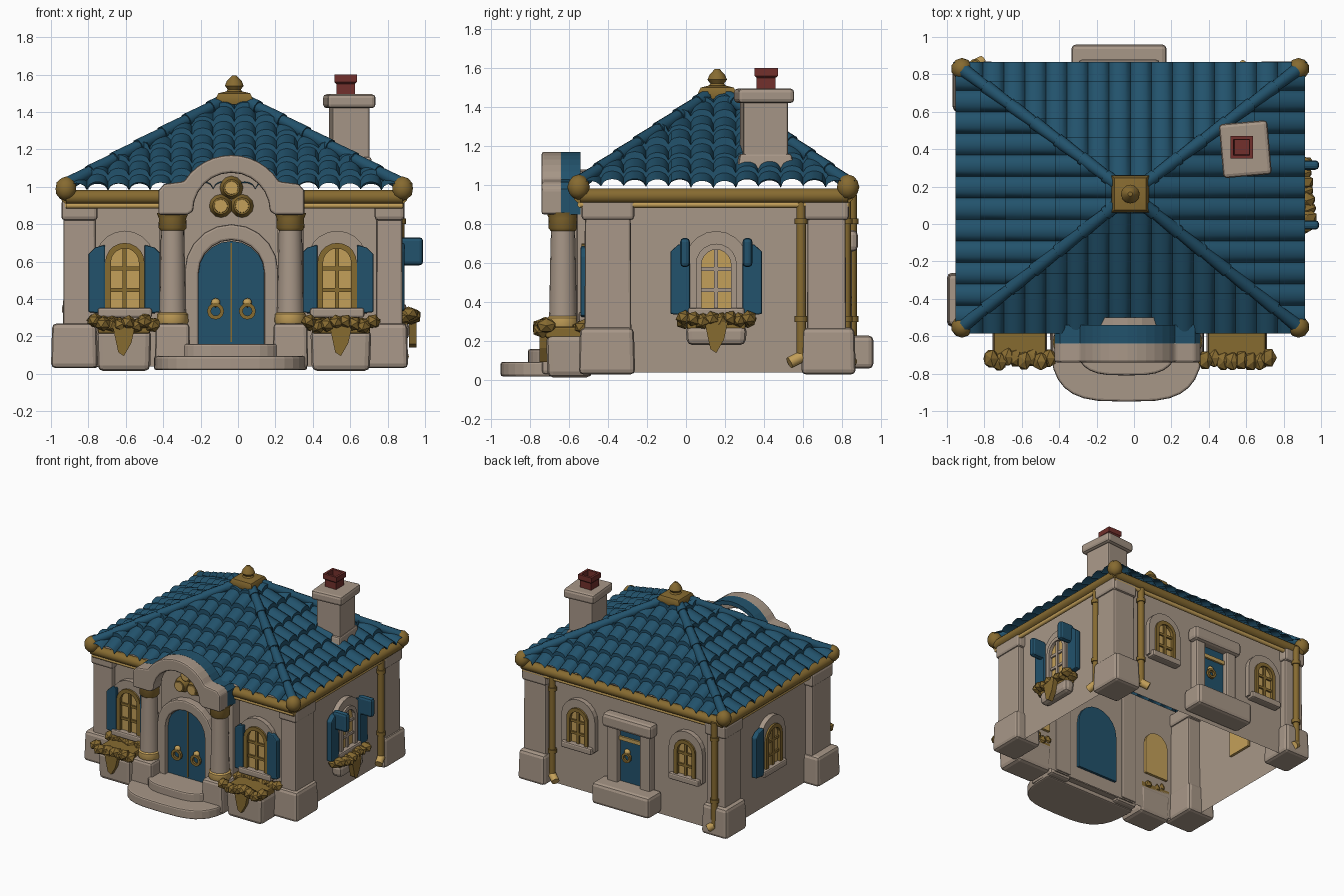
import bpy, bmesh, math, random
from mathutils import Matrix, Vector

if "Cube" in bpy.data.objects:
    bpy.data.objects.remove(bpy.data.objects["Cube"])
random.seed(4)

def mat(name, c):
    m = bpy.data.materials.new(name)
    m.diffuse_color = (*c, 1)
    m.use_nodes = True
    m.node_tree.nodes["Principled BSDF"].inputs["Base Color"].default_value = m.diffuse_color
    return m
STONE = mat("beige_stone", (0.39, 0.31, 0.245))
BLUE = mat("slate_blue", (0.016, 0.085, 0.15))
GOLD = mat("dark_gold", (0.24, 0.145, 0.03))
PALE = mat("pale_gold", (0.55, 0.35, 0.10))
RED = mat("brick_red", (0.17, 0.03, 0.025))

def done(bm, name, m, M=None, smooth=False, bevel=0, normals=True):
    if M:
        bm.transform(M)
    if normals:
        bmesh.ops.recalc_face_normals(bm, faces=bm.faces)
    me = bpy.data.meshes.new(name)
    bm.to_mesh(me); bm.free()
    me.materials.append(m)
    o = bpy.data.objects.new(name, me)
    bpy.context.collection.objects.link(o)
    if bevel:
        b = o.modifiers.new("bevel", 'BEVEL')
        b.width, b.segments, b.limit_method = bevel, 2, 'ANGLE'
    if smooth:
        bpy.context.view_layer.objects.active = o
        o.select_set(True)
        bpy.ops.object.shade_smooth_by_angle(angle=math.radians(45))
        o.select_set(False)
    return o

def box(name, x0, x1, y0, y1, z0, z1, m, M=None, bevel=0.012, taper=1):
    bm = bmesh.new()
    bmesh.ops.create_cube(bm, size=1)
    for v in bm.verts:
        k = taper if v.co.z > 0 else 1
        v.co = ((x0+x1)/2 + v.co.x*(x1-x0)*k, (y0+y1)/2 + v.co.y*(y1-y0)*k, (z0+z1)/2 + v.co.z*(z1-z0))
    return done(bm, name, m, M, bevel=bevel)

def prism(name, pts, y0, y1, m, M=None, hole=None, bevel=0):
    """Outline in x,z pulled along y; with a hole outline of equal length it becomes a band."""
    bm = bmesh.new()
    a = [bm.verts.new((x, y0, z)) for x, z in pts]
    if hole:
        b = [bm.verts.new((x, y0, z)) for x, z in hole]
        fs = [bm.faces.new((a[i], a[i+1], b[i+1], b[i])) for i in range(len(a)-1)]
    else:
        fs = [bm.faces.new(a)]
    r = bmesh.ops.extrude_face_region(bm, geom=fs, use_keep_orig=True)
    for v in r['geom']:
        if isinstance(v, bmesh.types.BMVert):
            v.co.y = y1
    return done(bm, name, m, M, bevel=bevel)

def rod(name, a, b, r, m, r2=None, seg=12):
    a, b = Vector(a), Vector(b)
    bm = bmesh.new()
    R = (b-a).to_track_quat('Z', 'Y').to_matrix().to_4x4()
    bmesh.ops.create_cone(bm, cap_ends=True, segments=seg, radius1=r, radius2=r if r2 is None else r2,
                          depth=(b-a).length, matrix=Matrix.Translation((a+b)/2) @ R)
    return done(bm, name, m, smooth=True)

def lathe(name, prof, loc, m, seg=16, turn=0):
    bm = bmesh.new()
    rings = [[bm.verts.new((r*math.cos(turn+math.tau*i/seg), r*math.sin(turn+math.tau*i/seg), z))
              for i in range(seg)] for r, z in prof]
    for p, q in zip(rings, rings[1:]):
        for i in range(seg):
            bm.faces.new((p[i], p[(i+1) % seg], q[(i+1) % seg], q[i]))
    bm.faces.new(rings[0]); bm.faces.new(rings[-1])
    return done(bm, name, m, Matrix.Translation(loc), smooth=True)

def ball(name, c, s, m):
    bm = bmesh.new()
    bmesh.ops.create_icosphere(bm, subdivisions=2, radius=1)
    return done(bm, name, m, Matrix.Translation(c) @ Matrix.Diagonal((*s, 1)), smooth=True)

def arch(w, z0, z1, n=10, cx=0, rise=None):
    r = w/2
    h = rise or r
    return [(cx-r, z0)] + [(cx-r*math.cos(math.pi*i/n), z1-h+h*math.sin(math.pi*i/n)) for i in range(n+1)] + [(cx+r, z0)]

def face(x, y, deg):  # local x runs along the wall, local -y points outward
    return Matrix.Translation((x, y, 0)) @ Matrix.Rotation(math.radians(deg), 4, 'Z')

# walls: open shell without floor or ceiling
bm = bmesh.new()
cs = [(-0.87, -0.48), (0.83, -0.48), (0.83, 0.78), (-0.87, 0.78)]
lo = [bm.verts.new((x, y, 0.04)) for x, y in cs]
hi = [bm.verts.new((x, y, 0.97)) for x, y in cs]
for i in range(4):
    bm.faces.new((lo[i], lo[(i+1) % 4], hi[(i+1) % 4], hi[i]))
done(bm, "walls", STONE)

# corner pillars with wide feet and caps
for n, x0, x1, y0, y1, bx0, bx1, by0, by1 in (
        ("front_left", -.935, -.76, -.52, -.28, -1, -.75, -.55, -.26), ("front_right", .74, .88, -.52, -.28, .68, .91, -.55, -.26),
        ("back_right", .68, .88, .62, .82, .66, .9, .59, .87), ("back_left", -.93, -.76, .62, .83, -.97, -.74, .6, .87)):
    box(n+"_pillar", x0, x1, y0, y1, .2, .93, STONE, taper=.97)
    box(n+"_pillar_foot", bx0, bx1, by0, by1, .03, .27, STONE, bevel=.025, taper=.95)
    box(n+"_pillar_cap", x0-.01, x1+.01, y0-.015, y1+.015, .82, .93, STONE, bevel=.02)

# tiled hip roof: one barrel tiled slope per side, trimmed at the hips
EZ, TOP = 1.0, Vector((-0.02, 0.16, 1.48))
EAVE = [Vector(p) for p in ((-.92, -.55, EZ), (.88, -.55, EZ), (.88, .83, EZ), (-.92, .83, EZ))]
def slope(name, a, b, cols, rows=7):
    e = (b-a).normalized()
    n = Vector((-e.y, e.x, 0))
    L, D = (b-a).length, (TOP-a).dot(n)
    bm = bmesh.new()
    prev, wob = None, [random.uniform(-.006, .006) for _ in range(cols*rows+cols+rows)]
    w = L/cols
    for r in range(rows):
        for t, lift in ((0, .03), (1, 0)):
            v = -.035 + (D+.035)*(r+t)/rows
            line = []
            for k in range(-4, cols*8+5):
                u = k/8*w
                c = max(0, min(cols-1, k//8))
                h = lift + .036*math.sqrt(abs(math.sin(math.pi*k/8))) + wob[c*rows+r] - .02
                line.append(bm.verts.new(a + e*u + n*v + Vector((0, 0, (TOP.z-EZ)*v/D + h))))
            if prev:
                for i in range(len(line)-1):
                    bm.faces.new((prev[i], prev[i+1], line[i+1], line[i]))
            prev = line
    for p, s in ((a, 1), (b, -1)):
        d = TOP-p
        no = Vector((d.y, -d.x, 0))*s
        bmesh.ops.bisect_plane(bm, geom=bm.verts[:]+bm.edges[:]+bm.faces[:], plane_co=p, plane_no=-no, clear_outer=True)
    done(bm, name, BLUE, smooth=True, normals=False)
for i, n in enumerate(("front", "right", "back", "left")):
    slope(n+"_roof_tiles", EAVE[i], EAVE[(i+1) % 4], (16, 12, 16, 12)[i])
    # hip ridge tiles and gold corner knobs
    for k in range(7):
        p, q = EAVE[i].lerp(TOP, k/7), EAVE[i].lerp(TOP, (k+1.1)/7)
        up = Vector((0, 0, .012))
        rod(f"hip_ridge_{n}_{k}", p+up, q+up, .038, BLUE, .03, 10)
    ball(n+"_corner_knob", EAVE[i]+Vector((0, 0, -.01)), (.058, .058, .065), GOLD)

# gutters
for i, (a, b) in enumerate((((-.92, -.54), (-.4, -.54)), ((.34, -.54), (.88, -.54)), ((.87, -.54), (.87, .83)),
                            ((.88, .82), (-.92, .82)), ((-.91, .83), (-.91, -.54)))):
    rod(f"gutter_{i}", (*a, .945), (*b, .945), .038, GOLD)
    rod(f"gutter_moulding_{i}", (*a, .9), (*b, .9), .016, PALE)

# finial
lathe("finial_base", [(.13, 1.44), (.14, 1.47), (.12, 1.5), (.06, 1.51)], (TOP.x, TOP.y, 0), GOLD, 4, math.pi/4)
lathe("finial_knob", [(.05, 1.5), (.035, 1.52), (.05, 1.54), (.04, 1.565), (.012, 1.595)], (TOP.x, TOP.y, 0), GOLD, 12)

# chimney
C = Matrix.Translation((.595, .4, 0)) @ Matrix.Rotation(math.radians(5), 4, 'Z')
box("chimney_shaft", -.1, .1, -.115, .115, 1.05, 1.44, STONE, C)
box("chimney_foot", -.12, .12, -.15, .15, 1.06, 1.16, STONE, C, taper=.88)
box("chimney_cap", -.13, .13, -.145, .145, 1.42, 1.495, STONE, C, bevel=.02)
lathe("chimney_pot", [(.07, 1.49), (.07, 1.55), (.085, 1.56), (.085, 1.6), (.06, 1.6), (.055, 1.52)],
      (.575, .41, 0), RED, 4, math.pi/4)

# windows
def window(n, M, frame, bars, w=.21, z0=.34, z1=.7, brow=True):
    prism(n+"_pane", arch(w, z0, z1), -.03, .02, PALE, M)
    prism(n+"_frame", arch(w, z0, z1), -.055, .01, frame, M, arch(w-.06, z0, z1-.03))
    if brow:
        prism(n+"_surround", arch(w+.11, z0-.02, z1+.065), -.04, .0, STONE, M, arch(w, z0-.02, z1))
    box(n+"_sill", -w/2-.04, w/2+.04, -.07, 0, z0-.04, z0+.012, STONE, M)
    for x in (-.001, ):
        box(n+"_upright_bar", x-.011, x+.011, -.045, 0, z0, z1-.02, bars, M, 0)
    for k in (.3, .62):
        z = z0+(z1-z0)*k
        box(n+"_cross_bar", -w/2+.02, w/2-.02, -.043, 0, z-.01, z+.01, bars, M, 0)

def shutter(n, M, s, off=.105, w=.09, z0=.32, z1=.69, tip=0):
    pts = [(s*off, z0), (s*off, z1), (s*(off+w*.6), z1-.015), (s*(off+w), z1-.05), (s*(off+w), z0+.01)]
    prism(n+"_shutter", pts, -.06, -.015, BLUE, M, bevel=.008)
    if tip:  # upper part swung outward
        box(n+"_shutter_tip", min(s*off, s*(off+.05)), max(s*off, s*(off+.05)), -tip, -.03, .58, .73, BLUE, M, .02)

def planter(n, M, w, d, z0, z1, out):
    box(n+"_planter", -w/2, w/2, -d, 0, z0, z1, STONE, M, .03, taper=1.05)
    for k in range(16):
        x = -w/2-.015 + (w+.03)*(k % 8)/7
        y = -.04-(k//8)*(out-.085)+random.uniform(-.015, .015)
        bm = bmesh.new()
        bmesh.ops.create_icosphere(bm, subdivisions=1, radius=1)
        T = Matrix.Translation((x, y, z1+.035+random.uniform(-.015, .02))) @ Matrix.Rotation(random.uniform(-.5, .5), 4, 'Y')
        done(bm, n+"_leaf", GOLD, M @ T @ Matrix.Diagonal((.045, .055, .04, 1)))
    box(n+"_soil", -w/2, w/2, -out+.05, 0, z1-.02, z1+.04, GOLD, M)
    prism(n+"_trailing_vine", [(-.06, z1+.02), (.06, z1+.02), (.04, z1-.07), (.0, z1-.14), (-.03, z1-.12)], -d-.04, -d, GOLD, M)

for n, x, px, pw in (("front_left", -.605, -.61, .28), ("front_right", .53, .55, .31)):
    M = face(x, -.48, 0)
    window(n+"_window", M, GOLD, GOLD)
    for s in (-1, 1):
        shutter(f"{n}_{s}", M, s)
    planter(n, face(px, -.48, 0), pw, .23, .015, .235, .29)
MR, ML = face(.83, .155, 90), face(-.87, .19, -90)
window("right_window", MR, STONE, STONE, z0=.36)
for s in (-1, 1):
    shutter(f"right_{s}", MR, s, .135, .1, .33, .71, tip=.16)
planter("right", MR, .3, .085, .18, .28, .13)
window("left_window", ML, GOLD, GOLD, z0=.36)
shutter("left", ML, -1, .14, .1, .34, .72)
for n, x in (("back_right", .39), ("back_left", -.57)):
    window(n+"_window", face(x, .78, 180), GOLD, GOLD, .19, .42, .72)

# back door, its stone hood and step
B = face(-.08, .78, 180)
prism("back_door", [(-.1, .2), (-.1, .66), (.1, .66), (.1, .2)], -.03, .02, BLUE, B)
for s in (-1, 1):
    box("back_door_jamb", s*.145-.045, s*.145+.045, -.07, 0, .2, .72, STONE, B)
box("back_door_hood", -.22, .22, -.1, 0, .66, .77, STONE, B, .025)
box("back_door_bar", -.1, .1, -.045, 0, .565, .595, PALE, B, 0)
box("back_step", -.255, .255, -.18, 0, .06, .23, STONE, B, .025)

# porch wall, arched double door and its surround
P = face(-.035, -.48, 0)
prism("porch_wall", arch(.5, .05, 1.08, rise=.22), -.09, -.02, STONE, P)
prism("front_door", arch(.36, .15, .71), -.11, .02, BLUE, P)
prism("door_surround", arch(.5, .12, .8), -.15, -.08, STONE, P, arch(.35, .12, .715), .012)
box("door_gap", -.004, .004, -.116, -.1, .17, .7, GOLD, P, 0)

def ring(n, M, x, y, z, r):
    bm = bmesh.new()
    bmesh.ops.create_circle(bm, segments=12, radius=r)
    c = [(x+v.co.x, z+v.co.y) for v in bm.verts]
    bm.free()
    prism(n+"_ring", c+c[:1], y-.03, y-.01, GOLD, M, [(x+(a-x)*.55, z+(b-z)*.55) for a, b in c+c[:1]])
    ball(n+"_knob", M @ Vector((x, y-.01, z+r)), (.025, .02, .025), PALE)
for s in (-1, 1):
    ring(f"front_door_{s}", P, s*.085, -.11, .335, .045)
ring("back_door", B, -.03, -.03, .44, .04)

# porch columns
for n, x in (("left", -.35), ("right", .28)):
    box(n+"_column_foot", x-.095, x+.095, -.74, -.5, .03, .27, STONE, bevel=.02, taper=.95)
    lathe(n+"_column", [(.075, .26), (.07, .36), (.066, .6), (.06, .84)], (x, -.63, 0), STONE)
    lathe(n+"_column_lower_band", [(.075, .26), (.085, .28), (.082, .32), (.07, .33)], (x, -.63, 0), PALE)
    lathe(n+"_column_upper_band", [(.062, .765), (.075, .78), (.073, .83), (.085, .86)], (x, -.63, 0), GOLD)
    box(n+"_column_backing", x-.07, x+.07, -.56, -.47, .05, .97, STONE)

# porch arch with its blue roof strip
def arc(r, a0, a1, n=12):
    t = [math.radians(a0+(a1-a0)*i/n) for i in range(n+1)]
    return [(r*math.cos(a), .87+r*math.sin(a)) for a in t]
sweep = [(-.39, .85), (-.39, .98), (-.36, 1.015)] + arc(.3, 148, 32) + [(.36, 1.015), (.39, .98), (.39, .85)]
prism("porch_arch", sweep + [(.235, .85)] + arc(.205, 0, 180) + [(-.235, .85)], -.26, -.15, STONE, P, bevel=.012)
inner = [(x*.92, .85+(z-.85)*.9) for x, z in sweep]
prism("porch_arch_roof", sweep, -.16, -.06, BLUE, P, inner)

# rosette of three discs
for a in (90, 210, 330):
    x, z = .065*math.cos(math.radians(a)), .93+.065*math.sin(math.radians(a))
    rod("rosette_disc", (x-.035, -.56, z), (x-.035, -.62, z), .066, GOLD, .045, 12)
    rod("rosette_centre", (x-.035, -.6, z), (x-.035, -.625, z), .042, PALE, .035, 12)

# rounded entrance steps
for n, rx, ry, z0, z1 in (("lower", .41, .4, .02, .095), ("upper", .28, .26, .08, .16)):
    bm = bmesh.new()
    pts = [(rx*math.copysign(abs(math.cos(t))**.6, math.cos(t)), -ry*math.sin(t)**.6)
           for t in [math.pi*i/16 for i in range(1, 16)]]
    f = bm.faces.new([bm.verts.new((x, y, z0)) for x, y in [(rx, 0)]+pts+[(-rx, 0)]])
    r = bmesh.ops.extrude_face_region(bm, geom=[f], use_keep_orig=True)
    bmesh.ops.translate(bm, vec=(0, 0, z1-z0), verts=[v for v in r['geom'] if isinstance(v, bmesh.types.BMVert)])
    done(bm, n+"_step", STONE, Matrix.Translation((-.04, -.55, 0)), bevel=.012)

# drain pipes with brackets and spouts
for n, x, y, dx, dy in (("right", .865, .59, .02, -.06), ("back", .62, .82, -.05, .03), ("back_left", -.85, .85, .04, .02)):
    rod(n+"_drain_pipe", (x, y, .1), (x, y, .95), .025, GOLD)
    rod(n+"_drain_spout", (x, y, .12), (x+dx, y+dy, .09), .03, PALE)
    for z in (.3, .8):
        rod(n+"_pipe_bracket", (x, y, z), (x, y, z+.03), .033, GOLD)
